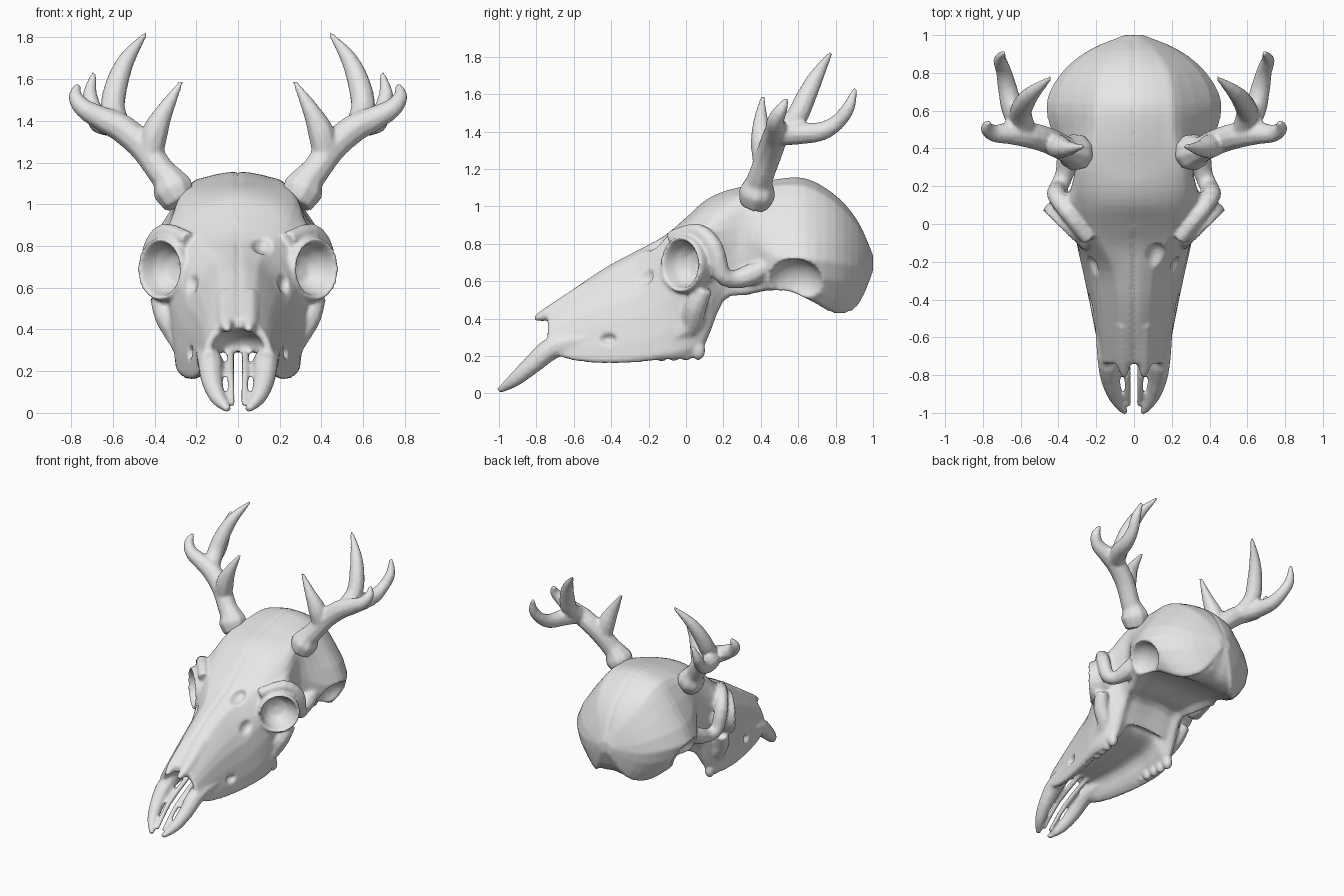
import bpy, bmesh, math
from mathutils import Vector

old = bpy.data.objects.get("Cube")
if old:
    bpy.data.objects.remove(old, do_unlink=True)

bone = bpy.data.materials.new("pale_bone")
bone.diffuse_color = (0.8, 0.8, 0.8, 1)
bone.use_nodes = True
for node in bone.node_tree.nodes:
    if node.type == 'BSDF_PRINCIPLED':
        node.inputs["Base Color"].default_value = (0.8, 0.8, 0.8, 1)
        node.inputs["Roughness"].default_value = 0.7


def spline(rows, steps, closed=False):
    """Smooth interpolation through rows of numbers."""
    n, out = len(rows), []
    for i in range(n if closed else n - 1):
        near = [rows[(i + k) % n] if closed else rows[min(max(i + k, 0), n - 1)]
                for k in (-1, 0, 1, 2)]
        for s in range(steps):
            t = s / steps
            out.append([b + t / 2 * (c - a + t * (2 * a - 5 * b + 4 * c - d
                        + t * (3 * (b - c) + d - a)))
                        for a, b, c, d in zip(*near)])
    if not closed:
        out.append(list(rows[-1]))
    return out


def finish(name, bm, mirror):
    """Turn a bmesh into a smooth bone object, optionally mirrored."""
    bmesh.ops.recalc_face_normals(bm, faces=bm.faces)
    mesh = bpy.data.meshes.new(name)
    bm.to_mesh(mesh)
    bm.free()
    mesh.materials.append(bone)
    ob = bpy.data.objects.new(name, mesh)
    bpy.context.scene.collection.objects.link(ob)
    if mirror:
        mod = ob.modifiers.new("mirror", 'MIRROR')
        mod.use_mirror_merge = False
    for poly in mesh.polygons:
        poly.use_smooth = True
    return ob


def loft(name, rings, mirror=True):
    """Closed skin over a list of rings."""
    bm = bmesh.new()
    rows = [[bm.verts.new(p) for p in ring] for ring in rings]
    for a, b in zip(rows, rows[1:]):
        for i in range(len(a)):
            j = (i + 1) % len(a)
            bm.faces.new((a[i], a[j], b[j], b[i]))
    bm.faces.new(rows[0])
    bm.faces.new(rows[-1])
    return finish(name, bm, mirror)


def circle(centre, u, v, radius, sides):
    return [centre + (u * math.cos(math.tau * k / sides)
            + v * math.sin(math.tau * k / sides)) * radius for k in range(sides)]


def tube(name, path, sides=9, steps=3):
    """Tapered rod through points of x, y, z and radius."""
    pts = spline(path, steps)
    pos = [Vector(p[:3]) for p in pts]
    rings, u = [], Vector((0.3, 1, 0.2))
    for i, p in enumerate(pos):
        t = (pos[min(i + 1, len(pos) - 1)] - pos[max(i - 1, 0)]).normalized()
        u = (u - t * u.dot(t)).normalized()
        rings.append(circle(p, u, t.cross(u), max(pts[i][3], 0.004), sides))
    return loft(name, rings)


def carve(target, centre, size):
    """Hollow an ellipsoid out of a part."""
    bm = bmesh.new()
    bmesh.ops.create_uvsphere(bm, u_segments=20, v_segments=12, radius=1)
    bmesh.ops.scale(bm, vec=size, verts=bm.verts)
    bmesh.ops.translate(bm, vec=centre, verts=bm.verts)
    cutter = finish("cutter", bm, False)
    cutter.hide_render = True
    mod = target.modifiers.new("hollow", 'BOOLEAN')
    mod.operation, mod.solver, mod.object = 'DIFFERENCE', 'EXACT', cutter
    bpy.context.view_layer.objects.active = target
    bpy.ops.object.modifier_apply(modifier=mod.name)
    bpy.data.objects.remove(cutter, do_unlink=True)


def fuse(name, parts, rounds):
    """Grow overlapping parts together into one skin."""
    bm = bmesh.new()
    graph = bpy.context.evaluated_depsgraph_get()
    for part in parts:
        mesh = bpy.data.meshes.new_from_object(part.evaluated_get(graph))
        bm.from_mesh(mesh)
        bpy.data.meshes.remove(mesh)
    for part in parts:
        bpy.data.objects.remove(part, do_unlink=True)
    ob = finish(name, bm, False)
    skin = ob.modifiers.new("skin", 'REMESH')
    skin.mode, skin.voxel_size, skin.use_smooth_shade = 'VOXEL', 0.012, True
    soften = ob.modifiers.new("soften", 'SMOOTH')
    soften.factor, soften.iterations = 0.5, rounds


# Skull body: y, top z, crown x, crown z, side x, side z, lower x, lower z
stations = [
    (-.74, .46, .09, .43, .15, .34, .175, .23),
    (-.6, .56, .10, .52, .17, .40, .20, .19),
    (-.42, .68, .11, .63, .20, .47, .235, .18),
    (-.25, .77, .13, .72, .24, .52, .27, .19),
    (-.12, .84, .19, .80, .28, .62, .295, .21),
    (0, .94, .26, .87, .34, .72, .295, .23),
    (.1, 1.03, .29, .93, .37, .78, .27, .29),
    (.2, 1.08, .30, .98, .33, .80, .26, .51),
    (.32, 1.11, .28, 1.04, .32, .82, .29, .54),
    (.48, 1.145, .25, 1.07, .43, .73, .36, .56),
    (.64, 1.15, .25, 1.06, .465, .72, .35, .52),
    (.8, 1.06, .22, .98, .385, .70, .25, .44),
    (.92, .92, .14, .86, .24, .68, .14, .48),
    (1, .74, .03, .73, .05, .70, .03, .65),
]


def section(row):
    y, top, cx, cz, sx, sz, lx, lz = row
    palate = lz + (.1 if y < .12 else .01)
    half = [(0, top - .014), (min(.02, cx * .2), top), (cx * .62, top * .7 + cz * .3),
            (cx, cz), (sx, sz), (lx, lz), (lx * .72, lz + .01),
            (lx * .45, palate), (0, palate + .01)]
    ring = half + [(-x, z) for x, z in reversed(half[1:-1])]
    return [Vector((x, y, z)) for x, z in spline(ring, 3, True)]


skull = loft("skull_body", [section(r) for r in spline(stations, 3)], False)

# Nose opening, eye sockets, temple hollows and pits in front of the eyes
eye = Vector((.375, -.03, .69))
carve(skull, (0, -.79, .31), (.13, .22, .095))
for side in (1, -1):
    carve(skull, (side * eye.x, eye.y, eye.z), (.145, .145, .145))
    carve(skull, (side * .44, .58, .58), (.13, .16, .14))
    carve(skull, (side * .225, -.25, .63), (.035, .08, .06))
    carve(skull, (side * .235, -.42, .29), (.035, .05, .03))
carve(skull, (.12, -.2, .82), (.06, .1, .06))

# Eye socket cups, turned outward and forward: radius, depth
axis = Vector((.7, -.71, 0)).normalized()
up = Vector((0, 0, 1))
cup = [(.01, -.135), (.07, -.12), (.11, -.07), (.132, 0), (.146, .006),
       (.155, -.02), (.15, -.08), (.1, -.2)]
cups = loft("cups", [circle(eye + axis * d, up, axis.cross(up), r, 24) for r, d in cup])

# Brow sweeping behind the eye into the cheek arch, and the cheek below
brows = tube("brows", [(.24, -.08, .83, .04), (.35, .06, .865, .045), (.41, .15, .78, .05),
                       (.40, .19, .64, .05), (.37, .26, .61, .05),
                       (.35, .36, .64, .06), (.36, .46, .70, .03)])
cheeks = tube("cheeks", [(.38, .1, .56, .045), (.34, .05, .46, .06),
                         (.28, .02, .36, .06), (.25, -.1, .29, .05)])

# Nose bones and the forked front jaw
noses = tube("noses", [(.055, -.52, .56, .045), (.055, -.68, .455, .045),
                       (.055, -.75, .42, .035), (.05, -.81, .40, .014)])
prongs = tube("prongs", [(.16, -.5, .29, .05), (.135, -.7, .25, .062),
                         (.125, -.82, .155, .052), (.095, -.92, .07, .038),
                         (.045, -1, .014, .016)])
bars = tube("bars", [(.035, -.55, .30, .02), (.035, -.8, .18, .02),
                     (.025, -.96, .04, .014)], sides=6)

# Cheek teeth, the back ones larger
bm = bmesh.new()
for k in range(8):
    size = .04 if k > 3 else .028
    made = bmesh.ops.create_icosphere(bm, subdivisions=2, radius=size)["verts"]
    bmesh.ops.scale(bm, vec=(.9, 1, 1.4), verts=made)
    bmesh.ops.translate(bm, vec=(.21 + .006 * k, -.39 + .065 * k, .21 + .003 * k),
                        verts=made)
teeth = finish("teeth", bm, True)

fuse("skull", [skull, cups, brows, cheeks, noses, prongs, bars, teeth], 2)

# Antlers with a thick burr at the base
beams = tube("beams", [(.28, .36, 1.0, .075), (.31, .38, 1.07, .1), (.34, .39, 1.125, .078),
                       (.37, .40, 1.16, .07), (.45, .44, 1.27, .07), (.55, .47, 1.36, .07),
                       (.65, .48, 1.41, .06), (.74, .48, 1.46, .047), (.78, .51, 1.52, .034),
                       (.765, .54, 1.575, .012)])
brow_tines = tube("brow_tines", [(.42, .42, 1.22, .06), (.40, .41, 1.34, .065),
                                 (.35, .40, 1.45, .042), (.27, .41, 1.59, .01)])
tall_tines = tube("tall_tines", [(.57, .48, 1.37, .06), (.60, .58, 1.46, .06),
                                 (.58, .64, 1.58, .055), (.53, .70, 1.70, .04),
                                 (.44, .775, 1.82, .01)])
rear_tines = tube("rear_tines", [(.58, .48, 1.38, .06), (.64, .6, 1.39, .06),
                                 (.67, .72, 1.40, .052), (.69, .81, 1.45, .042),
                                 (.71, .87, 1.53, .035), (.69, .905, 1.63, .012)])
fuse("antlers", [beams, brow_tines, tall_tines, rear_tines], 2)
